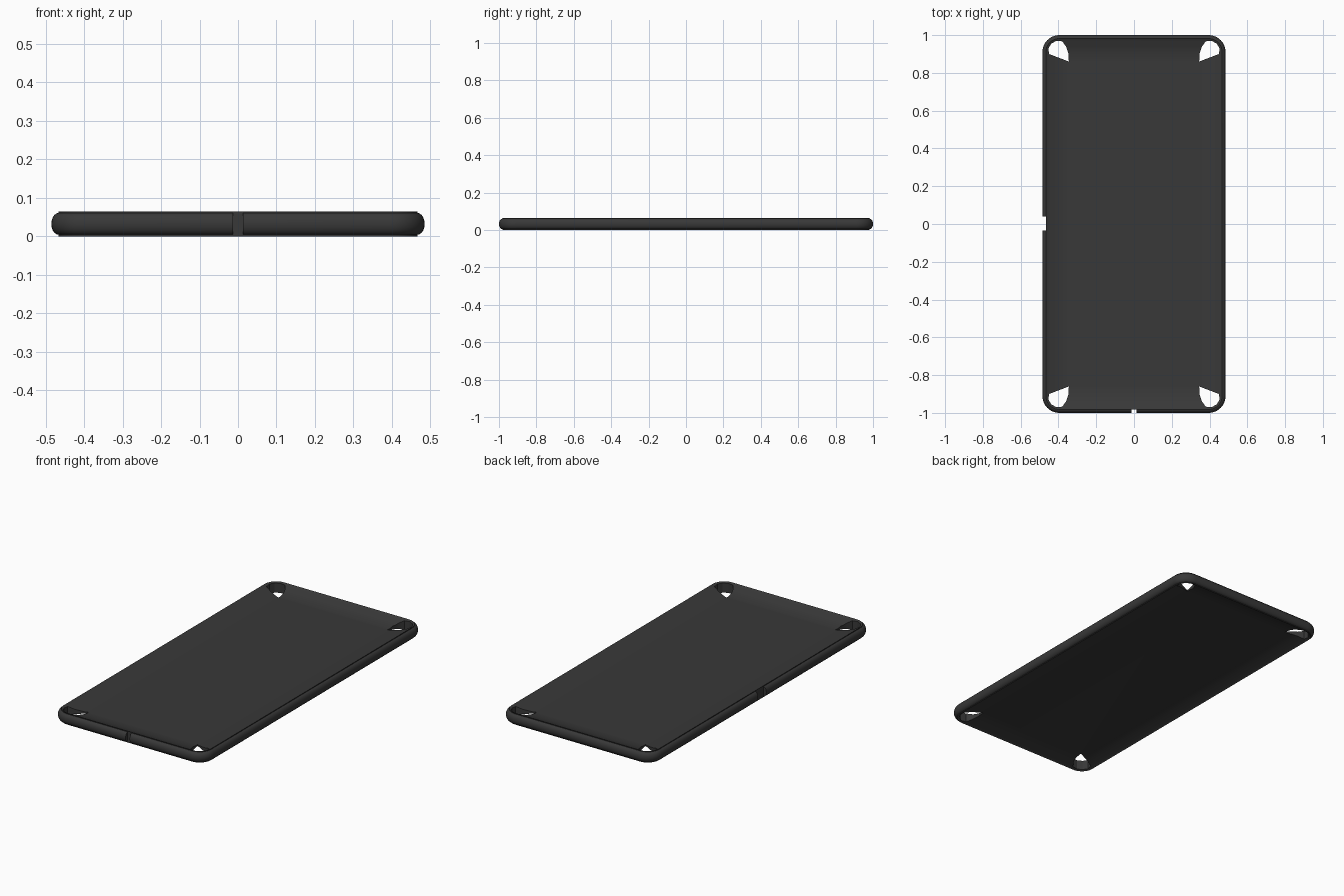
import bpy, bmesh, math

if "Cube" in bpy.data.objects:
    bpy.data.objects.remove(bpy.data.objects["Cube"])

HX, HY, R = 0.485, 1.0, 0.09
charcoal = bpy.data.materials.new("charcoal")
charcoal.diffuse_color = (0.04, 0.04, 0.04, 1)
charcoal.use_nodes = True
charcoal.node_tree.nodes["Principled BSDF"].inputs["Base Color"].default_value = charcoal.diffuse_color


def outline(inset, z, seg=10):
    """Rounded rectangle, moved inwards by inset."""
    r = max(R - inset, 0.008)
    cx, cy = HX - inset - r, HY - inset - r
    pts = []
    for k, (sx, sy) in enumerate([(1, 1), (-1, 1), (-1, -1), (1, -1)]):
        for i in range(seg + 1):
            a = math.pi / 2 * (k + i / seg)
            pts.append((sx * cx + r * math.cos(a), sy * cy + r * math.sin(a), z))
    return pts


def finish(bm, name):
    bmesh.ops.recalc_face_normals(bm, faces=bm.faces)
    me = bpy.data.meshes.new(name)
    bm.to_mesh(me)
    bm.free()
    ob = bpy.data.objects.new(name, me)
    bpy.context.collection.objects.link(ob)
    me.materials.append(charcoal)
    return ob


def loft(name, profile, closed):
    """Sweep a profile of (inset, z) points round the outline."""
    bm = bmesh.new()
    rings = [[bm.verts.new(p) for p in outline(*q)] for q in profile]
    n = len(rings[0])
    pairs = list(zip(rings, rings[1:]))
    if closed:
        pairs.append((rings[-1], rings[0]))
    else:
        bm.faces.new(rings[0])
        bm.faces.new(rings[-1])
    for a, b in pairs:
        for i in range(n):
            j = (i + 1) % n
            bm.faces.new((a[i], a[j], b[j], b[i]))
    return finish(bm, name)


def prism(name, pts, z0=-0.1, z1=0.2):
    bm = bmesh.new()
    lo = [bm.verts.new((x, y, z0)) for x, y in pts]
    hi = [bm.verts.new((x, y, z1)) for x, y in pts]
    bm.faces.new(lo)
    bm.faces.new(hi)
    for i in range(len(pts)):
        j = (i + 1) % len(pts)
        bm.faces.new((lo[i], lo[j], hi[j], hi[i]))
    ob = finish(bm, name)
    ob.hide_render = True
    return ob


def cut(target, cutter):
    mod = target.modifiers.new("cut", 'BOOLEAN')
    mod.operation = 'DIFFERENCE'
    mod.solver = 'EXACT'
    mod.object = cutter
    bpy.context.view_layer.objects.active = target
    bpy.ops.object.modifier_apply(modifier=mod.name)
    bpy.data.objects.remove(cutter)


# Panel: thin middle sheet, sloping up and down to a full-height rim
upper = [(0.018, 0.065), (0.023, 0.062), (0.07, 0.046), (0.125, 0.037)]
lower = [(d, 0.065 - z) for d, z in reversed(upper)]
panel = loft("panel", lower + upper, False)

# Corner openings
hole = [(0.45, 0.90), (0.453, 0.93), (0.438, 0.955), (0.41, 0.97),
        (0.38, 0.967), (0.36, 0.94), (0.348, 0.905), (0.345, 0.86)]
for sx in (1, -1):
    for sy in (1, -1):
        cut(panel, prism("corner_cutter", [(sx * x, sy * y) for x, y in hole]))

# Rounded bumper round the outside
arc = [(0.019 - 0.019 * math.cos(a), 0.0325 + 0.0285 * math.sin(a))
       for a in [math.radians(-90 + 18 * i) for i in range(11)]]
bumper = loft("bumper", arc, True)

# Notches in the bumper: front middle and left middle
for x0, x1, y0, y1 in [(-0.013, 0.013, -1.1, -0.9), (-0.6, -0.4, -0.035, 0.04)]:
    cut(bumper, prism("notch_cutter", [(x0, y0), (x1, y0), (x1, y1), (x0, y1)]))

# Smooth shading with crisp edges
for ob in (panel, bumper):
    bpy.ops.object.select_all(action='DESELECT')
    ob.select_set(True)
    bpy.context.view_layer.objects.active = ob
    bpy.ops.object.shade_smooth_by_angle(angle=math.radians(30))
